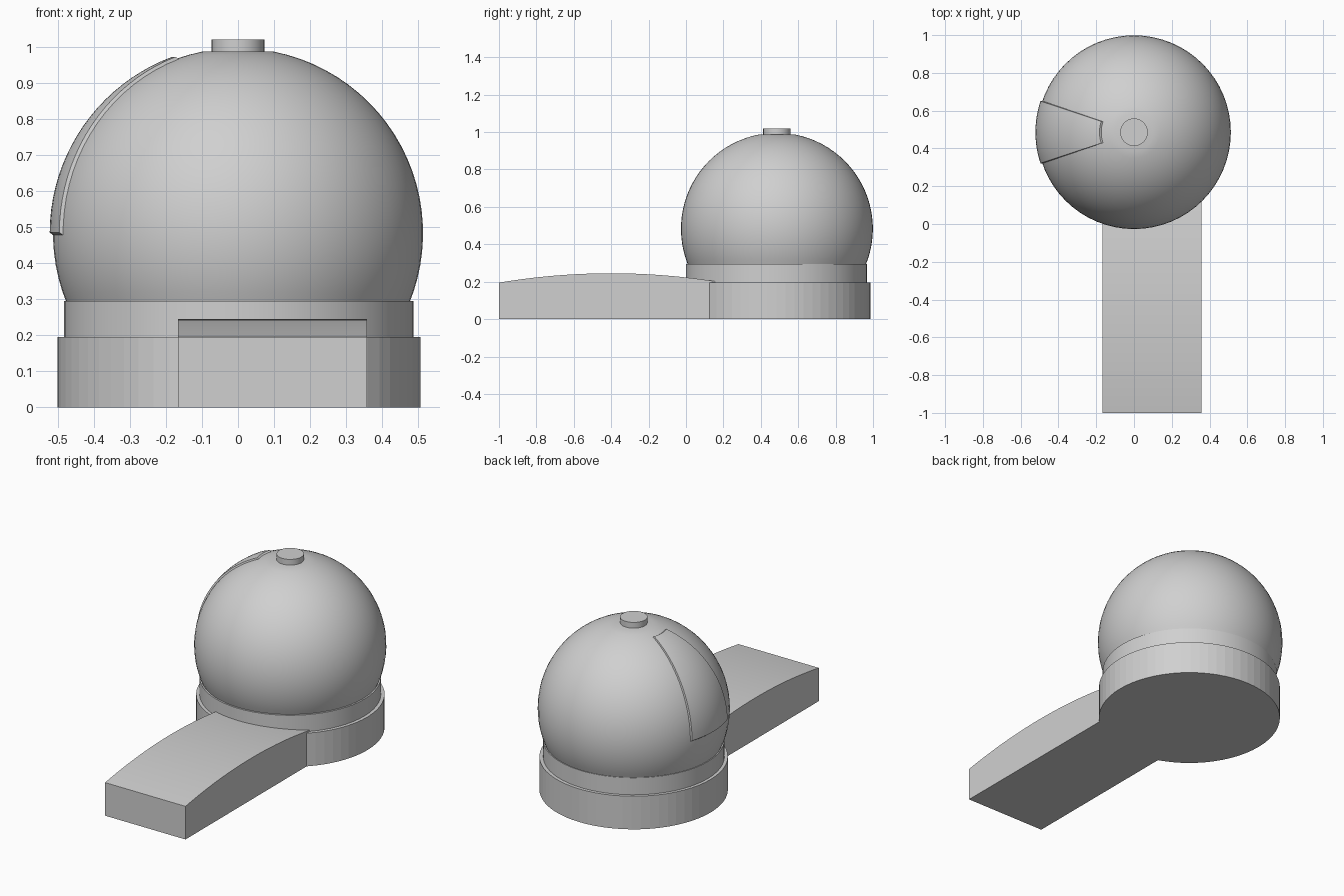
import bpy, bmesh, math

if "Cube" in bpy.data.objects:
    bpy.data.objects.remove(bpy.data.objects["Cube"])

CY = 0.486          # centre line of the round building
DOME_Z, DOME_R = 0.483, 0.513

grey = bpy.data.materials.new("light grey")
grey.diffuse_color = (0.63, 0.63, 0.63, 1)
grey.use_nodes = True
grey.node_tree.nodes["Principled BSDF"].inputs["Base Color"].default_value = grey.diffuse_color


def make(name, verts, faces, smooth=None):
    me = bpy.data.meshes.new(name)
    me.from_pydata(verts, [], faces)
    bm = bmesh.new()
    bm.from_mesh(me)
    bmesh.ops.recalc_face_normals(bm, faces=bm.faces)
    bm.to_mesh(me)
    bm.free()
    me.materials.append(grey)
    ob = bpy.data.objects.new(name, me)
    bpy.context.collection.objects.link(ob)
    if smooth:
        bpy.ops.object.select_all(action='DESELECT')
        ob.select_set(True)
        bpy.context.view_layer.objects.active = ob
        bpy.ops.object.shade_smooth_by_angle(angle=math.radians(smooth))
    return ob


def lathe(name, profile, n, cx=0.0, cy=CY, smooth=None):
    """Spin an (r, z) profile around a vertical axis, with flat end caps."""
    verts = [(cx + r * math.cos(2 * math.pi * i / n), cy + r * math.sin(2 * math.pi * i / n), z)
             for r, z in profile for i in range(n)]
    faces = [(k * n + i, k * n + (i + 1) % n, (k + 1) * n + (i + 1) % n, (k + 1) * n + i)
             for k in range(len(profile) - 1) for i in range(n)]
    faces.append(tuple(range(n)))
    faces.append(tuple(range((len(profile) - 1) * n, len(profile) * n)))
    return make(name, verts, faces, smooth)


# Faceted base drum and the smooth ring on it
lathe("base_drum", [(0.503, 0), (0.503, 0.195)], 64, cx=0.003, cy=0.483)
lathe("dome_ring", [(0.484, 0.19), (0.484, 0.295)], 64, cx=0.002, cy=0.483, smooth=30)

# Dome: sphere cut flat at the top and at the ring
t0, t1 = math.asin(0.1 / DOME_R), math.acos((0.285 - DOME_Z) / DOME_R)
dome = []
for k in range(25):
    t = t1 + (t0 - t1) * k / 24
    dome.append((DOME_R * math.sin(t), DOME_Z + DOME_R * math.cos(t)))
lathe("dome", dome, 64, smooth=30)

# Small cap on the summit
lathe("summit_cap", [(0.073, 0.97), (0.073, 1.02)], 32, smooth=30)


# Raised shutter: tapered shell patch on the -x side of the dome
def shell(radius, half, top, bottom, nu=12, nv=20):
    pts = []
    for j in range(nv + 1):
        t = math.radians(top + (bottom - top) * j / nv)
        for i in range(nu + 1):
            a = math.pi + math.radians(half * (2 * i / nu - 1))
            pts.append((radius * math.sin(t) * math.cos(a),
                        CY + radius * math.sin(t) * math.sin(a),
                        DOME_Z + radius * math.cos(t)))
    return pts


nu, nv = 12, 20
w, count = nu + 1, (nu + 1) * (nv + 1)
verts = shell(0.522, 18.4, 20.5, 89.8) + shell(0.502, 19.4, 18.8, 91.5)
faces = []
for j in range(nv):
    for i in range(nu):
        q = (j * w + i, j * w + i + 1, (j + 1) * w + i + 1, (j + 1) * w + i)
        faces += [q, tuple(v + count for v in reversed(q))]
rim = ([i for i in range(w)] + [j * w + nu for j in range(1, nv + 1)]
       + [nv * w + i for i in range(nu - 1, -1, -1)] + [j * w for j in range(nv - 1, 0, -1)])
for a, b in zip(rim, rim[1:] + rim[:1]):
    faces.append((a, b, b + count, a + count))
make("dome_shutter", verts, faces, smooth=30)

# Long entrance wing with a shallow arched roof
n = 24
ys = [-1 + 1.2 * i / n for i in range(n + 1)]
side = [(-1, 0)] + [(y, 0.195 + 0.05 * (1 - ((y + 0.4) / 0.6) ** 2)) for y in ys] + [(0.2, 0)]
m = len(side)
verts = [(x, y, z) for x in (-0.166, 0.358) for y, z in side]
faces = [(i, (i + 1) % m, m + (i + 1) % m, m + i) for i in range(m)]
faces += [tuple(range(m)), tuple(range(m, 2 * m))]
make("entrance_wing", verts, faces, smooth=30)
